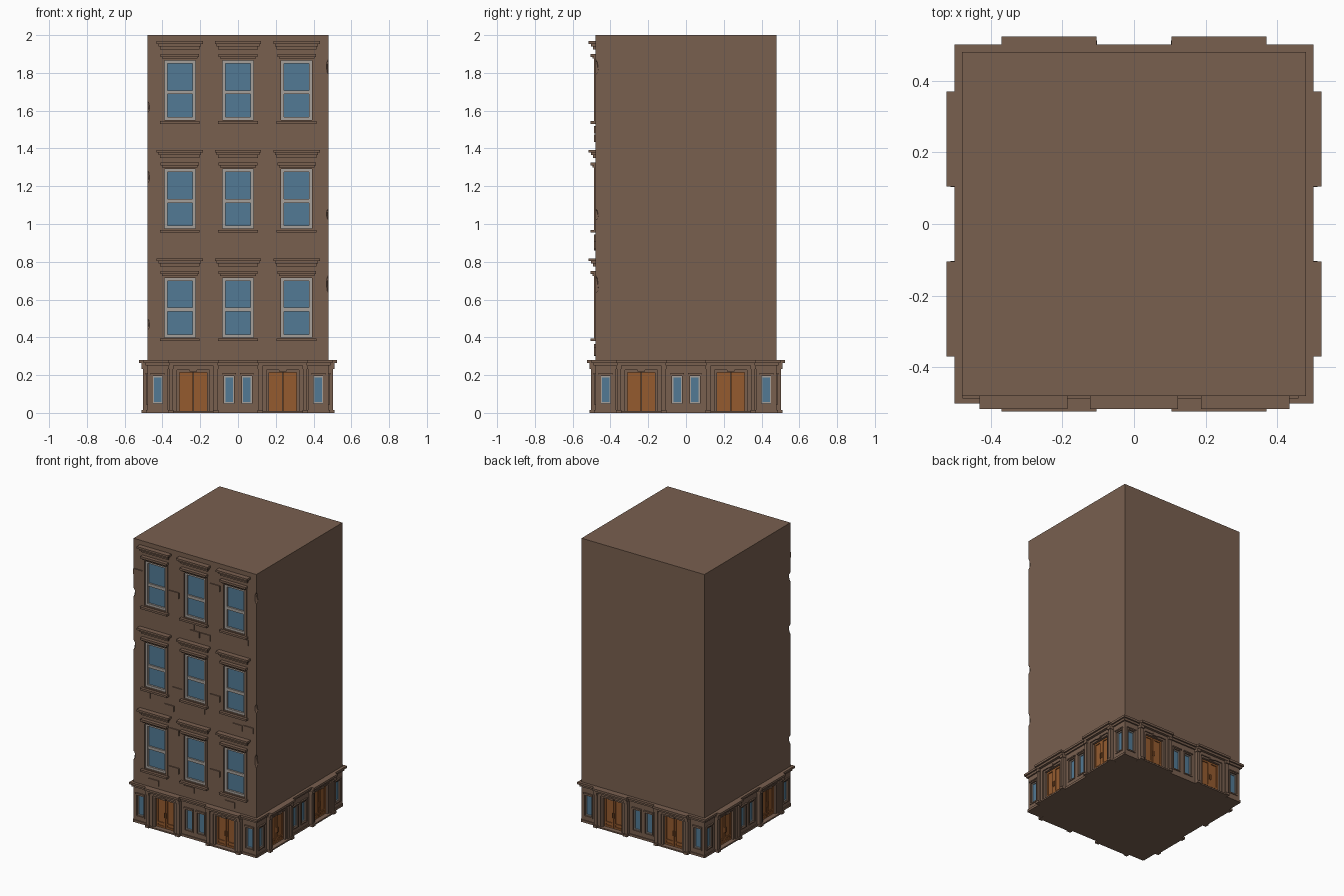
import bpy, bmesh, math
from mathutils import Matrix, Vector


def mat(name, col):
    m = bpy.data.materials.new(name)
    m.diffuse_color = (*col, 1)
    return m


BROWN = mat("brownstone", (0.190, 0.115, 0.078))
BLUE = mat("glass blue", (0.085, 0.195, 0.300))
GREY = mat("window frame grey", (0.38, 0.35, 0.32))
ORANGE = mat("door orange", (0.30, 0.105, 0.028))


class Part:
    """Collects boxes into one mesh; d values are distances out from the centre towards the front."""

    def __init__(self, name, material):
        self.name, self.material, self.bm = name, material, bmesh.new()

    def box(self, x0, x1, d0, d1, z0, z1):
        m = Matrix.Translation(((x0 + x1) / 2, -(d0 + d1) / 2, (z0 + z1) / 2)) @ \
            Matrix.Diagonal((x1 - x0, d1 - d0, z1 - z0, 1))
        return bmesh.ops.create_cube(self.bm, size=1, matrix=m)["verts"]

    def ring(self, o, i, d0, d1):
        # rectangular surround: outer and inner (x0, x1, z0, z1)
        self.box(o[0], i[0], d0, d1, o[2], o[3])
        self.box(i[1], o[1], d0, d1, o[2], o[3])
        self.box(i[0], i[1], d0, d1, o[2], i[2])
        self.box(i[0], i[1], d0, d1, i[3], o[3])

    def done(self, four_sides=False):
        if four_sides:
            geom = self.bm.verts[:] + self.bm.edges[:] + self.bm.faces[:]
            for k in (1, 2, 3):
                new = bmesh.ops.duplicate(self.bm, geom=geom)["geom"]
                bmesh.ops.rotate(self.bm, cent=(0, 0, 0), matrix=Matrix.Rotation(k * math.pi / 2, 3, 'Z'),
                                 verts=[v for v in new if isinstance(v, bmesh.types.BMVert)])
        me = bpy.data.meshes.new(self.name)
        self.bm.to_mesh(me)
        self.bm.free()
        me.materials.append(self.material)
        ob = bpy.data.objects.new(self.name, me)
        bpy.context.collection.objects.link(ob)
        return ob


COLS = (-0.308, 0.0, 0.31)
ROWS = (0.38, 0.955, 1.53)

# upper body with window openings and chipped front corners
body = Part("upper_body", BROWN)
body.box(-0.48, 0.48, -0.48, 0.48, 0.27, 2.0)
cut = Part("opening_cutter", BROWN)
for x in COLS:
    for z in ROWS:
        cut.box(x - 0.082, x + 0.082, 0.455, 0.6, z + 0.02, z + 0.335)
for x, z, h in ((0.488, 1.83, 0.06), (0.488, 1.05, 0.045), (0.488, 0.68, 0.07),
                (-0.488, 1.62, 0.045), (-0.488, 1.25, 0.05), (-0.488, 0.47, 0.045)):
    bmesh.ops.create_icosphere(cut.bm, subdivisions=1, radius=1,
                               matrix=Matrix.Translation((x, -0.488, z)) @ Matrix.Diagonal((0.024, 0.03, h, 1)))
body, cut = body.done(), cut.done()
cut.hide_render = True
cut.hide_viewport = True
b = body.modifiers.new("openings", 'BOOLEAN')
b.operation, b.solver, b.object = 'DIFFERENCE', 'EXACT', cut

# upper windows: surround, sill, cap, hood, sash and glass
trim = Part("window_surrounds", BROWN)
hood = Part("window_hoods", BROWN)
sash = Part("window_sashes", GREY)
glass = Part("window_glass", BLUE)
for x in COLS:
    for z in ROWS:
        trim.ring((x - 0.098, x + 0.098, z + 0.005, z + 0.355),
                  (x - 0.082, x + 0.082, z + 0.02, z + 0.335), 0.47, 0.486)
        trim.box(x - 0.105, x + 0.105, 0.475, 0.506, z, z + 0.014)
        trim.box(x - 0.102, x + 0.102, 0.475, 0.506, z + 0.355, z + 0.37)
        trim.box(x - 0.094, x + 0.094, 0.475, 0.495, z + 0.345, z + 0.355)
        hood.box(x - 0.105, x + 0.105, 0.475, 0.492, z + 0.395, z + 0.41)
        hood.box(x - 0.113, x + 0.113, 0.475, 0.504, z + 0.41, z + 0.424)
        hood.box(x - 0.123, x + 0.123, 0.475, 0.516, z + 0.424, z + 0.438)
        sash.ring((x - 0.082, x + 0.082, z + 0.02, z + 0.335),
                  (x - 0.066, x + 0.066, z + 0.036, z + 0.319), 0.45, 0.474)
        sash.box(x - 0.066, x + 0.066, 0.45, 0.472, z + 0.157, z + 0.178)
        glass.box(x - 0.07, x + 0.07, 0.452, 0.461, z + 0.03, z + 0.325)
for p in (trim, hood, sash, glass):
    p.done()

# scattered raised bricks on the front
bricks = Part("raised_bricks", BROWN)
for x, z in ((0.16, 1.825), (-0.16, 1.69), (-0.042, 1.5), (0, 1.455), (0.085, 1.455), (0.38, 1.5),
             (-0.135, 1.015), (0.16, 1.045), (-0.385, 0.925), (-0.2, 0.88), (0.04, 0.925),
             (0.335, 0.885), (0.42, 0.89), (-0.16, 0.72), (0.16, 0.515), (-0.16, 0.45),
             (-0.042, 0.345), (-0.32, 0.32), (0.275, 0.325), (-0.44, 1.77)):
    bricks.box(x - 0.038, x + 0.038, 0.475, 0.487, z - 0.02, z + 0.02)
bricks.done()

# ground floor core and ledge
core = Part("ground_floor_core", BROWN)
core.box(-0.455, 0.455, -0.455, 0.455, 0, 0.27)
core.box(-0.49, 0.49, -0.49, 0.49, 0.25, 0.265)
core.box(-0.50, 0.50, -0.50, 0.50, 0.265, 0.28)
core.done()

# ground floor facade, repeated on the four sides
wall = Part("ground_floor_walls", BROWN)
bay = Part("door_bays", BROWN)
door = Part("doors", ORANGE)
frame = Part("narrow_window_frames", GREY)
pane = Part("narrow_window_glass", BLUE)
for x, x0, x1 in ((-0.426, -0.48, -0.37), (-0.047, -0.105, 0), (0.047, 0, 0.105), (0.426, 0.37, 0.48)):
    hole = (x - 0.026, x + 0.026, 0.05, 0.195)
    wall.ring((x0, x1, 0, 0.25), hole, 0.45, 0.48)
    wall.ring((x - 0.034, x + 0.034, 0.042, 0.203), hole, 0.475, 0.485)
    wall.box(x - 0.036, x + 0.036, 0.475, 0.49, 0.203, 0.211)
    wall.box(x0, x1, 0.475, 0.486, 0, 0.016)
    frame.ring(hole, (x - 0.02, x + 0.02, 0.057, 0.188), 0.45, 0.474)
    pane.box(x - 0.022, x + 0.022, 0.45, 0.468, 0.054, 0.191)
for x in (-0.2365, 0.2365):
    for s in (-1, 1):
        def side(part, a, c, *rest):
            part.box(*sorted((x + s * a, x + s * c)), *rest)
        # pilasters with foot and head, and inner jambs
        side(bay, 0.108, 0.130, 0.45, 0.503, 0, 0.25)
        side(bay, 0.104, 0.133, 0.45, 0.512, 0, 0.016)
        side(bay, 0.104, 0.133, 0.45, 0.510, 0.232, 0.25)
        side(bay, 0.086, 0.108, 0.45, 0.494, 0, 0.25)
        side(bay, 0.072, 0.086, 0.45, 0.486, 0, 0.25)
        # door leaf, stiles, rails and handle
        side(door, 0.0015, 0.072, 0.45, 0.464, 0.01, 0.215)
        for a, c in ((0.0015, 0.013), (0.060, 0.072)):
            side(door, a, c, 0.46, 0.47, 0.01, 0.215)
        for z0, z1 in ((0.01, 0.022), (0.036, 0.046), (0.203, 0.215)):
            side(door, 0.013, 0.060, 0.46, 0.47, z0, z1)
        side(door, 0.005, 0.009, 0.468, 0.477, 0.085, 0.12)
    # lintel, threshold and projecting cornice
    bay.box(x - 0.108, x + 0.108, 0.45, 0.494, 0.228, 0.25)
    bay.box(x - 0.072, x + 0.072, 0.45, 0.486, 0.215, 0.228)
    bay.box(x - 0.02, x + 0.02, 0.45, 0.498, 0.22, 0.234)
    bay.box(x - 0.104, x + 0.104, 0.45, 0.503, 0, 0.01)
    bay.box(x - 0.130, x + 0.130, 0.45, 0.512, 0.25, 0.265)
    bay.box(x - 0.1325, x + 0.1325, 0.45, 0.523, 0.265, 0.28)
for p in (wall, bay, door, frame, pane):
    p.done(four_sides=True)
